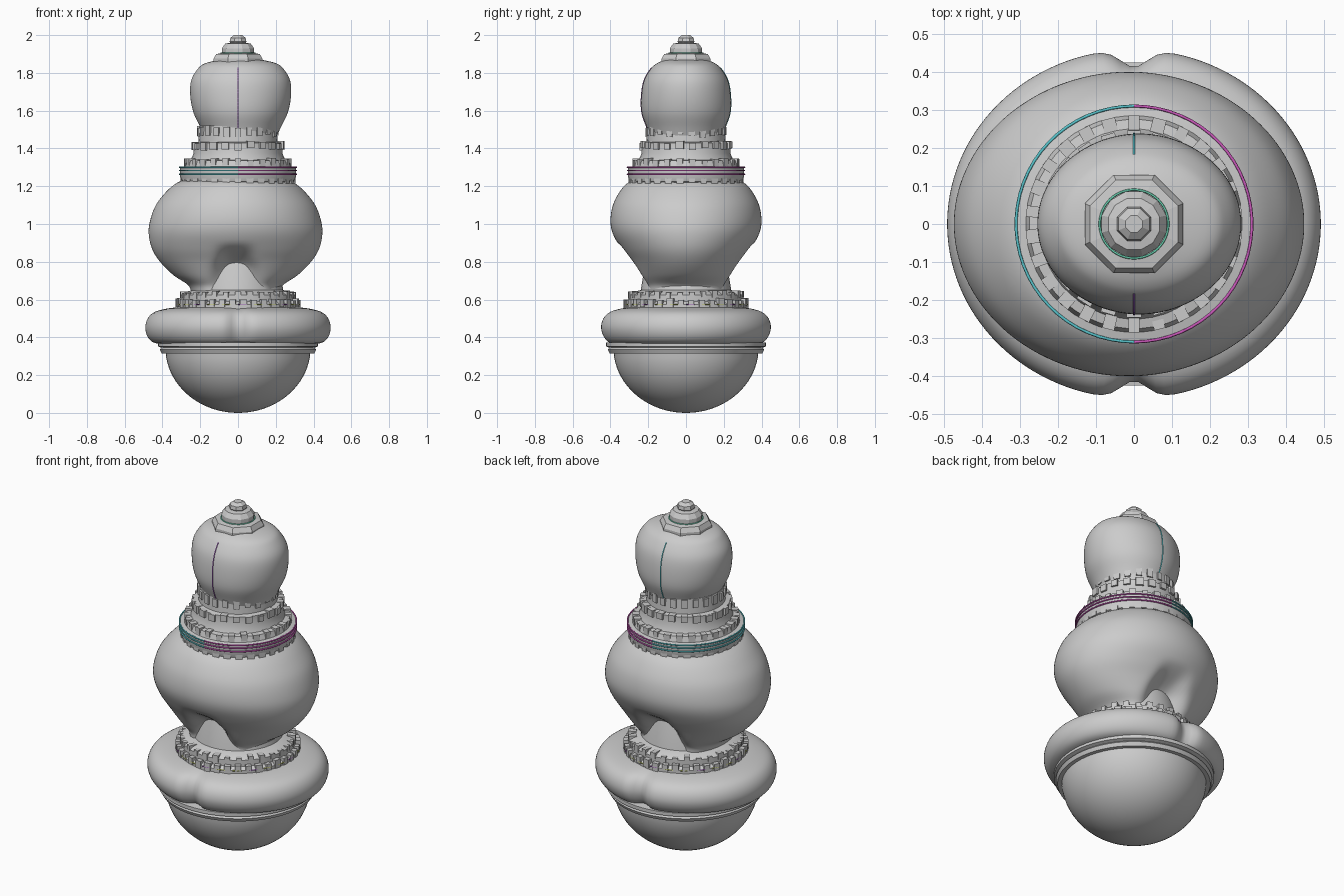
import bpy, bmesh, math, random
from math import sin, cos, pi, exp
from mathutils import Matrix, Vector

if "Cube" in bpy.data.objects:
    bpy.data.objects.remove(bpy.data.objects["Cube"])

random.seed(4)


def spline(keys, steps):
    """Catmull-Rom through the key tuples."""
    out = []
    for i in range(len(keys) - 1):
        p = [keys[max(0, min(len(keys) - 1, i + k))] for k in (-1, 0, 1, 2)]
        for s in range(steps):
            t = s / steps
            out.append(tuple(0.5 * (2 * b + (c - a) * t + (2 * a - 5 * b + 4 * c - d) * t * t
                                    + (3 * b - a - 3 * c + d) * t ** 3)
                             for a, b, c, d in zip(*p)))
    return out + [keys[-1]]


def finish(name, bm, angle=35):
    bmesh.ops.recalc_face_normals(bm, faces=bm.faces)
    me = bpy.data.meshes.new(name)
    bm.to_mesh(me)
    bm.free()
    ob = bpy.data.objects.new(name, me)
    bpy.context.collection.objects.link(ob)
    if angle:
        bpy.ops.object.select_all(action='DESELECT')
        ob.select_set(True)
        bpy.context.view_layer.objects.active = ob
        bpy.ops.object.shade_smooth_by_angle(angle=math.radians(angle))
    return ob


def loft(name, rings, cx=0.0, seg=64, dent=None, angle=35):
    """Closed stack of elliptical rings given as (z, rx, ry)."""
    bm = bmesh.new()
    loops = []
    for z, rx, ry in rings:
        loop = []
        for i in range(seg):
            a = 2 * pi * (i + 0.5) / seg
            x, y = rx * cos(a), ry * sin(a)
            if dent:
                y *= 1 - dent(x, z)
            loop.append(bm.verts.new((cx + x, y, z)))
        loops.append(loop)
    for a, b in zip(loops, loops[1:]):
        for i in range(seg):
            j = (i + 1) % seg
            bm.faces.new((a[i], a[j], b[j], b[i]))
    bm.faces.new(loops[0])
    bm.faces.new(loops[-1])
    return finish(name, bm, angle)


def lathe(name, profile, seg=48, angle=30):
    return loft(name, [(z, r, r) for r, z in profile], seg=seg, angle=angle)


def teeth(name, n, r, z, size):
    """Ring of slightly uneven carved blocks."""
    bm = bmesh.new()
    for i in range(n):
        k = random.uniform(0.8, 1.1)
        m = (Matrix.Rotation(2 * pi * (i + 0.5) / n, 4, 'Z')
             @ Matrix.Translation((r, 0, z + random.uniform(-0.006, 0.006)))
             @ Matrix.Diagonal((size[0], size[1] * k, size[2] * k, 1)))
        bmesh.ops.create_cube(bm, size=1, matrix=m)
    return finish(name, bm, 0)


def wire(name, pts, color, thick=0.004):
    cu = bpy.data.curves.new(name, 'CURVE')
    cu.dimensions = '3D'
    cu.bevel_depth = thick
    cu.bevel_resolution = 1
    sp = cu.splines.new('POLY')
    sp.points.add(len(pts) - 1)
    for p, c in zip(sp.points, pts):
        p.co = (*c, 1)
    mat = bpy.data.materials.new(name)
    mat.diffuse_color = (*color, 1)
    mat.use_nodes = True
    mat.node_tree.nodes["Principled BSDF"].inputs["Base Color"].default_value = mat.diffuse_color
    cu.materials.append(mat)
    ob = bpy.data.objects.new(name, cu)
    bpy.context.collection.objects.link(ob)


def arc(name, r, z, a0, a1, color, thick=0.004):
    n = max(3, int(abs(a1 - a0) / 0.1))
    wire(name, [(r * cos(a0 + (a1 - a0) * i / n), r * sin(a0 + (a1 - a0) * i / n), z)
                for i in range(n + 1)], color, thick)


MAGENTA, CYAN = (0.6, 0.1, 0.5), (0.1, 0.55, 0.6)
YELLOW, GREEN, PURPLE = (0.6, 0.65, 0.15), (0.15, 0.65, 0.45), (0.35, 0.12, 0.5)

# Rounded bowl at the bottom
bowl = [(max(0.004, 0.385 * sin(t * pi / 40)), 0.345 - 0.345 * cos(t * pi / 40)) for t in range(19)]
lathe("bowl", bowl + [(0.385, 0.33)], 64)
lathe("bowl_rim", [(0.36, 0.315), (0.405, 0.315), (0.415, 0.335), (0.405, 0.345),
                   (0.425, 0.352), (0.425, 0.372), (0.36, 0.38)], 64)

# Swollen base roll, pinched at front and back
roll = [(0.36, 0.36, 0.35), (0.37, 0.44, 0.41), (0.40, 0.477, 0.443), (0.45, 0.491, 0.459),
        (0.50, 0.478, 0.447), (0.535, 0.44, 0.41), (0.555, 0.36, 0.34), (0.56, 0.28, 0.27)]
loft("base_roll", spline(roll, 4), seg=128,
     dent=lambda x, z: 0.10 * exp(-(x / 0.05) ** 2))

# Lower collar with carved blocks
lathe("lower_collar", [(0.30, 0.54), (0.325, 0.55), (0.325, 0.575), (0.305, 0.59), (0.305, 0.625),
                       (0.28, 0.64), (0.24, 0.65), (0.225, 0.74), (0.20, 0.84)])
teeth("lower_collar_blocks", 36, 0.305, 0.58, (0.05, 0.034, 0.045))
teeth("lower_collar_top_blocks", 30, 0.285, 0.625, (0.045, 0.03, 0.035))

# Main body, with an arched hollow low on the front and back
body = [(0.645, 0.235, 0.27), (0.68, 0.255, 0.262), (0.73, 0.33, 0.27), (0.80, 0.40, 0.30),
        (0.87, 0.443, 0.345), (0.95, 0.46, 0.388), (1.02, 0.452, 0.40), (1.10, 0.422, 0.387),
        (1.17, 0.368, 0.352), (1.215, 0.315, 0.312), (1.24, 0.26, 0.26)]


def arch(x, z):
    t = max(0, min(1, (0.91 - z) / 0.15))
    w = 0.085 + 0.28 * max(0, 0.82 - z)
    return 0.34 * t * t * (3 - 2 * t) * exp(-(abs(x) / w) ** 3)


loft("main_body", spline(body, 5), cx=-0.013, seg=128, dent=arch)

# Stepped upper collar and neck
lathe("upper_collar", [(0.28, 1.215), (0.30, 1.225), (0.308, 1.25), (0.308, 1.30), (0.285, 1.305),
                       (0.275, 1.335), (0.25, 1.34), (0.235, 1.375), (0.235, 1.43), (0.21, 1.435),
                       (0.205, 1.52), (0.19, 1.53)])
teeth("upper_collar_blocks", 30, 0.282, 1.235, (0.045, 0.035, 0.045))
teeth("upper_collar_step_blocks", 26, 0.262, 1.325, (0.045, 0.035, 0.04))
teeth("neck_step_blocks", 22, 0.228, 1.415, (0.035, 0.04, 0.04))
teeth("neck_blocks", 22, 0.198, 1.49, (0.035, 0.032, 0.05))

# Rounded head bulb
head = [(1.46, 0.19, 0.19), (1.51, 0.212, 0.207), (1.59, 0.25, 0.234), (1.68, 0.267, 0.236),
        (1.76, 0.262, 0.222), (1.82, 0.228, 0.188), (1.85, 0.19, 0.155), (1.87, 0.11, 0.11)]
head_rings = spline(head, 5)
loft("head_bulb", head_rings, cx=0.014, seg=96)

# Octagonal cap and finial
lathe("cap_step", [(0.14, 1.855), (0.14, 1.875), (0.125, 1.90), (0.09, 1.905)], 8, 0)
lathe("cap_ring", [(0.088, 1.90), (0.088, 1.93), (0.07, 1.955), (0.04, 1.96)], 12, 0)
lathe("finial", [(0.035, 1.95), (0.048, 1.965), (0.044, 1.985), (0.024, 2.0)], 8, 0)

# Thin coloured rings, split left and right
for i, z in enumerate((1.263, 1.283, 1.30)):
    arc(f"collar_ring_right_{i}", 0.31, z, -pi / 2, pi / 2, MAGENTA)
    arc(f"collar_ring_left_{i}", 0.31, z, pi / 2, 3 * pi / 2, CYAN)
arc("cap_band", 0.09, 1.905, 0, 2 * pi, GREEN, 0.003)
for i in range(24):
    a = 2 * pi * i / 24
    arc(f"lower_dash_{i}", 0.328, 0.575, a, a + 0.14, PURPLE if i % 3 == 0 else YELLOW, 0.003)

# Head seams on the front and back
for side, name, col in ((-1, "front_seam", PURPLE), (1, "back_seam", CYAN)):
    wire(name, [(0, side * ry, z) for z, rx, ry in head_rings if 1.5 < z < 1.83], col, 0.003)
